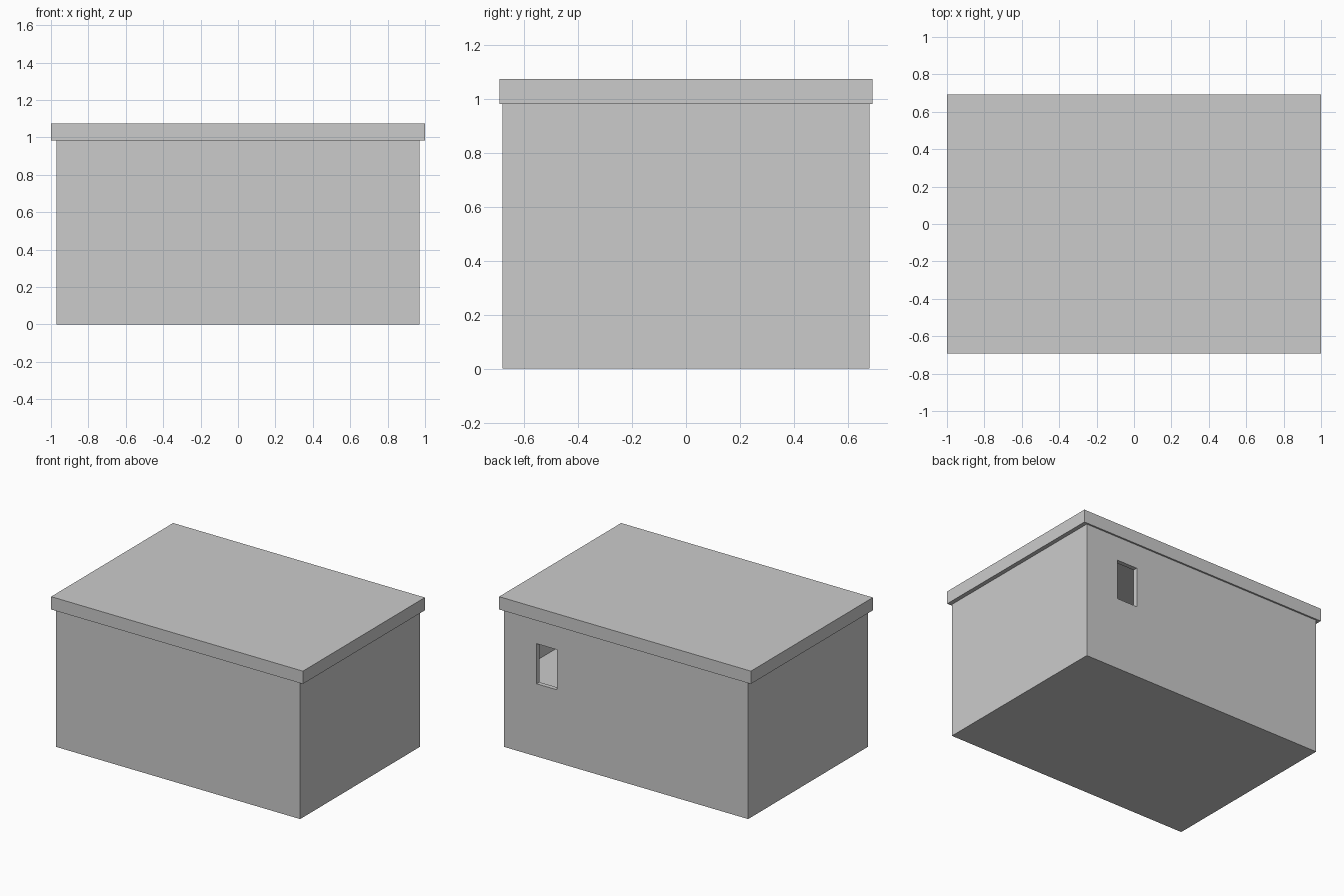
import bpy

if "Cube" in bpy.data.objects:
    bpy.data.objects.remove(bpy.data.objects["Cube"])


def box(name, x, y, z):
    """Box spanning the given (min, max) ranges."""
    spans = (x, y, z)
    bpy.ops.mesh.primitive_cube_add(size=1, location=[(a + b) / 2 for a, b in spans])
    ob = bpy.context.object
    ob.name = name
    ob.scale = [b - a for a, b in spans]
    bpy.ops.object.transform_apply(location=False, rotation=False, scale=True)
    return ob


def cut(target, cutter):
    mod = target.modifiers.new(cutter.name, 'BOOLEAN')
    mod.operation = 'DIFFERENCE'
    mod.solver = 'EXACT'
    mod.object = cutter
    bpy.context.view_layer.objects.active = target
    bpy.ops.object.modifier_apply(modifier=mod.name)
    bpy.data.objects.remove(cutter, do_unlink=True)


HX, HY, TOP, WALL = 0.97, 0.68, 0.983, 0.032

# Walls: outer block with an upper room, open at the top under the roof
walls = box("walls", (-HX, HX), (-HY, HY), (0, TOP))
cut(walls, box("room_cutter", (-HX + WALL, HX - WALL), (-HY + WALL, HY - WALL), (0.505, TOP + 0.1)))

# Small window opening through the back wall
cut(walls, box("window_cutter", (0.547, 0.711), (HY - 2 * WALL, HY + 0.1), (0.522, 0.81)))

# Flat overhanging roof slab
box("roof", (-1, 1), (-0.692, 0.692), (TOP, 1.075))
